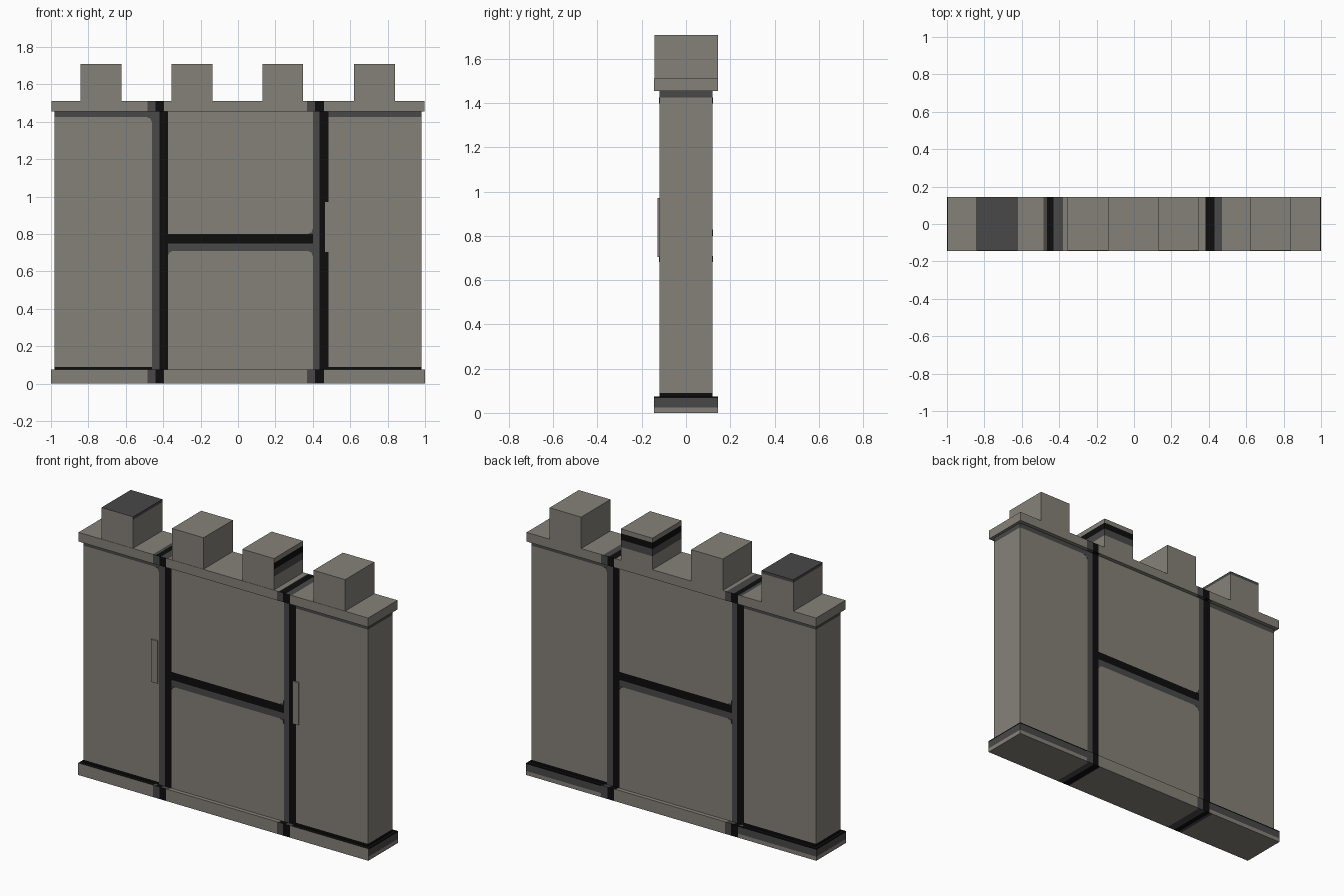
import bpy, bmesh
from mathutils import Vector

if "Cube" in bpy.data.objects:
    bpy.data.objects.remove(bpy.data.objects["Cube"])

# Colours
def mat(name, col):
    m = bpy.data.materials.new(name)
    m.diffuse_color = (*col, 1)
    m.use_nodes = True
    m.node_tree.nodes["Principled BSDF"].inputs["Base Color"].default_value = m.diffuse_color
    return m

MATS = [mat("stone_grey", (0.235, 0.222, 0.192)),
        mat("dark_grey", (0.065, 0.065, 0.065)),
        mat("black", (0.004, 0.004, 0.004))]
STONE, DARK, BLACK = 0, 1, 2


def finish(name, bm):
    bmesh.ops.recalc_face_normals(bm, faces=bm.faces)
    me = bpy.data.meshes.new(name)
    bm.to_mesh(me)
    bm.free()
    for m in MATS:
        me.materials.append(m)
    ob = bpy.data.objects.new(name, me)
    bpy.context.collection.objects.link(ob)
    return ob


def box(name, lo, hi, xs=(), zs=(), rule=None):
    """Box sliced at the given x and z planes, then coloured by a rule."""
    bm = bmesh.new()
    bmesh.ops.create_cube(bm, size=1)
    lo, hi = Vector(lo), Vector(hi)
    for v in bm.verts:
        v.co = (lo + hi) / 2 + v.co * (hi - lo)
    for axis, cuts in (((1, 0, 0), xs), ((0, 0, 1), zs)):
        for c in cuts:
            bmesh.ops.bisect_plane(bm, geom=bm.verts[:] + bm.edges[:] + bm.faces[:],
                                   plane_co=Vector(axis) * c, plane_no=axis)
    bm.normal_update()
    if rule:
        for f in bm.faces:
            f.material_index = rule(f.calc_center_median(), f.normal)
    return finish(name, bm)


def strip(u, edges):
    """Colour for a list of (start, end, colour) bands."""
    for a, b, c in edges:
        if a < u < b:
            return c
    return STONE


def both(bands):
    # cut positions for the front and the turned-round back
    return sorted({s * e for b in bands for e in b[:2] for s in (1, -1)})


# Wall: painted frame lines, the back is the front turned by 180 degrees
WALL = [(-0.46, -0.42, DARK), (-0.42, -0.375, BLACK),
        (0.40, 0.435, DARK), (0.435, 0.485, BLACK)]

def wall_rule(p, n):
    u = p.x if n.y < 0.5 else -p.x
    if abs(n.x) < 0.5:
        if -0.375 < u < 0.40:
            return strip(p.z, [(0.71, 0.75, DARK), (0.75, 0.80, BLACK)])
        c = strip(u, WALL)
        if c:
            return c
    return strip(p.z, [(0.07, 0.09, BLACK), (1.425, 1.46, DARK)])

box("wall", (-0.98, -0.12, 0.075), (0.98, 0.12, 1.455), both(WALL),
    (0.09, 0.71, 0.75, 0.80, 1.425), wall_rule)

# Base and coping share the strips that wrap around them
FACE = [(-0.485, -0.44, DARK), (-0.44, -0.395, BLACK),
        (0.37, 0.412, DARK), (0.412, 0.46, BLACK)]
FLAT = [(-0.485, -0.465, DARK), (-0.465, -0.43, BLACK), (-0.43, -0.38, DARK),
        (0.38, 0.385, DARK), (0.385, 0.43, BLACK), (0.43, 0.47, DARK)]

def slab_rule(p, n):
    if abs(n.x) > 0.5:
        return STONE
    if abs(n.z) > 0.5:
        return strip(p.x, FLAT)
    return strip(p.x if n.y < 0 else -p.x, FACE)

def base_rule(p, n):
    c = slab_rule(p, n)
    if c or n.y < -0.5 or n.z < -0.5 or abs(p.x) < 0.46:
        return c
    if n.z > 0.5:
        return BLACK
    return strip(p.z, [(0.025, 0.068, DARK), (0.068, 0.08, BLACK)])

cuts = both(FACE) + both(FLAT)
box("base", (-1, -0.145, 0), (1, 0.145, 0.075), cuts, (0.025, 0.068), base_rule)
box("coping", (-0.998, -0.145, 1.455), (0.998, 0.145, 1.512), cuts, (), slab_rule)

# Battlements
def cap_rule(p, n):
    return DARK if n.z > 0.5 or (p.z > 1.69 and n.y > -0.5) else STONE

def ring_rule(p, n):
    if n.y < -0.5 or abs(n.z) > 0.5:
        return STONE
    return strip(p.z, [(1.595, 1.64, DARK), (1.64, 1.68, BLACK)])

for i, (x, rule, zs) in enumerate([(-0.732, cap_rule, (1.69,)), (-0.246, None, ()),
                                   (0.239, ring_rule, (1.595, 1.64, 1.68)),
                                   (0.73, None, ())]):
    box(f"battlement_{i + 1}", (x - 0.109, -0.143, 1.512), (x + 0.109, 0.145, 1.708),
        (), zs, rule)

# Small raised plates on the front
for side, x in (("left", -0.488), ("right", 0.485)):
    box(f"{side}_plate", (x - 0.021, -0.128, 0.705), (x + 0.021, -0.12, 0.97), (), (),
        lambda p, n: DARK if n.z < -0.5 else STONE)

# Rounded panel corners, front and back
def corner(name, x, z, dx, dz, r=0.028):
    for tag, s in (("front", 1), ("back", -1)):
        bm = bmesh.new()
        pts = [(0, 0), (r, 0), (r * 0.3, r * 0.3), (0, r)]
        f = bm.faces.new([bm.verts.new((s * (x + dx * a), s * -0.1215, z + dz * b))
                          for a, b in pts])
        f.material_index = DARK
        f.normal_update()
        if f.normal.y * s > 0:
            f.normal_flip()
        # thin closed plate set on the wall
        new = bmesh.ops.extrude_face_region(bm, geom=[f])["geom"]
        for v in new:
            if isinstance(v, bmesh.types.BMVert):
                v.co.y += s * 0.0015
        if f.is_valid is False or len(bm.faces) < 6:
            bm.faces.new([v for v in bm.verts if abs(v.co.y) > 0.121])
        for g in bm.faces:
            g.material_index = DARK
        finish(f"{name}_{tag}", bm)

corner("outer_panel_corner", -0.46, 1.425, -1, -1)
corner("lower_panel_left_corner", -0.375, 0.71, 1, -1)
corner("lower_panel_right_corner", 0.40, 0.71, -1, -1)
corner("upper_panel_corner", 0.40, 0.80, -1, 1)
